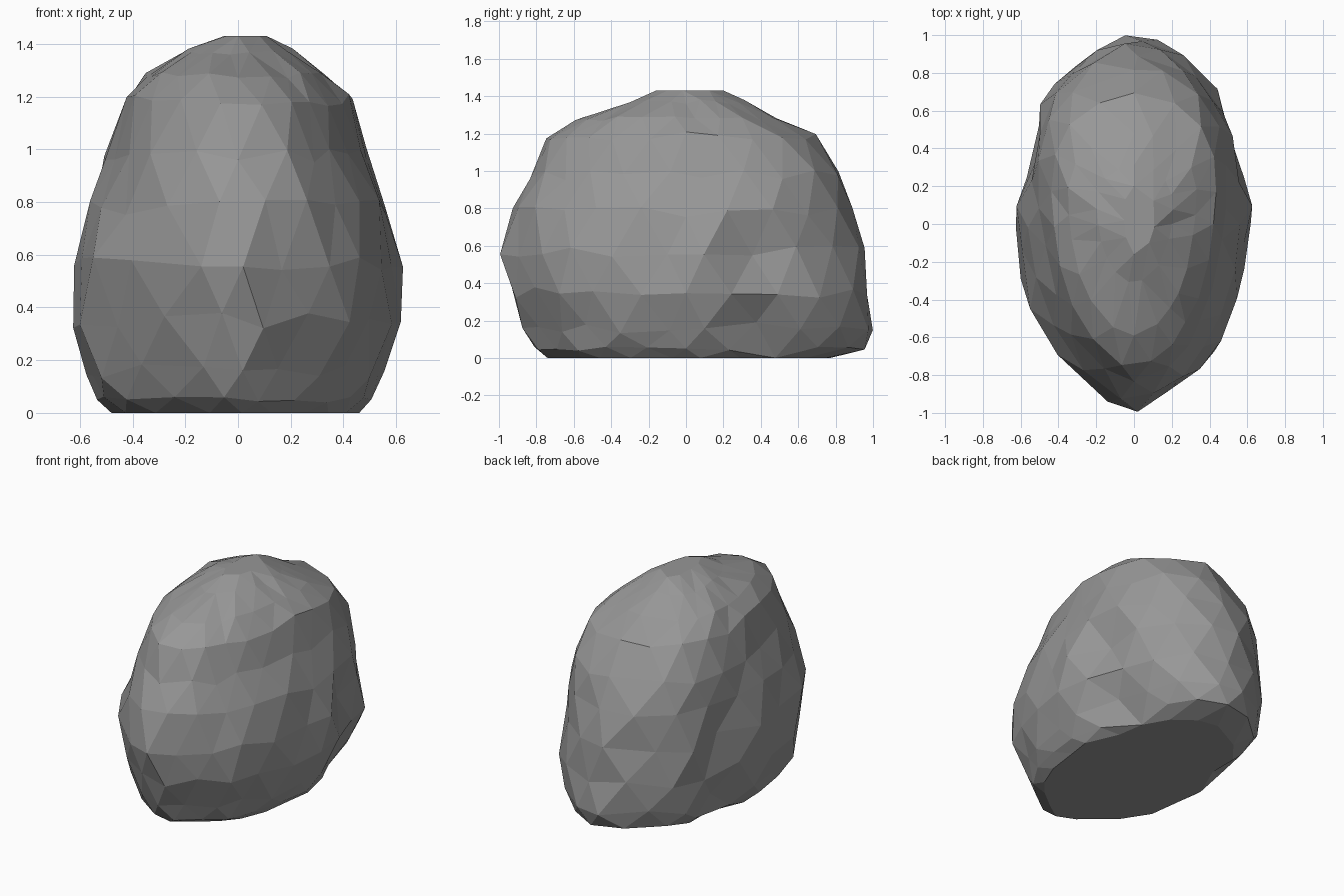
import bpy
import bmesh
import random
from mathutils import Vector

random.seed(4)

default_cube = bpy.data.objects.get("Cube")
if default_cube:
    bpy.data.objects.remove(default_cube, do_unlink=True)

# One flat stone colour
stone = bpy.data.materials.new("stone grey")
stone.use_nodes = True
stone_colour = (0.31, 0.31, 0.31, 1)
stone.diffuse_color = stone_colour
stone.node_tree.nodes["Principled BSDF"].inputs["Base Color"].default_value = stone_colour

# Plan outline of the boulder: pointed front, pinched flanks, rounded back
outline = [
    (0.02, -1), (0.17, -0.9), (0.35, -0.76), (0.47, -0.62), (0.56, -0.4),
    (0.6, -0.1), (0.63, 0.1), (0.5, 0.38), (0.5, 0.62), (0.38, 0.83),
    (0.14, 0.97), (-0.05, 1), (-0.34, 0.85), (-0.5, 0.66), (-0.5, 0.4),
    (-0.63, 0.1), (-0.6, -0.14), (-0.56, -0.45), (-0.41, -0.69), (-0.14, -0.93),
]

# Levels of the boulder: height, right edge, left edge, front edge, back edge
levels = [
    (0, -0.48, 0.46, -0.74, 0.77),
    (0.05, -0.54, 0.51, -0.82, 0.95),
    (0.16, -0.58, 0.56, -0.88, 1),
    (0.35, -0.63, 0.63, -0.95, 0.98),
    (0.57, -0.62, 0.62, -1, 0.95),
    (0.78, -0.56, 0.57, -0.94, 0.9),
    (0.98, -0.49, 0.48, -0.84, 0.83),
    (1.18, -0.43, 0.42, -0.75, 0.69),
    (1.28, -0.34, 0.32, -0.59, 0.48),
    (1.37, -0.19, 0.2, -0.31, 0.31),
    (1.43, -0.05, 0.11, -0.16, 0.2),
]

# Soft hollows pressed into the sides: centre, radius, depth
hollows = [
    (Vector((0.43, 0.75, 0.62)), 0.25, 0.07),
    (Vector((0.45, 0.65, 0)), 0.3, 0.08),
    (Vector((0.55, -0.5, 0.28)), 0.2, 0.05),
    (Vector((-0.45, -0.6, 0.3)), 0.22, 0.06),
]


def plan_point(index, staggered):
    """Point on the unit outline, or halfway to the next one."""
    here = Vector(outline[index])
    if staggered:
        following = Vector(outline[(index + 1) % len(outline)])
        here = (here + following) * 0.51
    return here.x / 0.63, here.y


def level_points(number, level):
    height, right, left, front, back = level
    # Higher levels lose the pinch and become egg shaped, wider at the back
    blend = min(max((height - 0.6) / 0.35, 0), 1)
    points = []
    for index in range(len(outline)):
        x, y = plan_point(index, number % 2 == 1)
        side = 1 if x > 0 else -1
        egg = max(1 - abs(y) ** 2.6, 0) ** 0.52 * (1 + 0.2 * y) * side
        x += (egg - x) * blend
        point = Vector((x * (left if x > 0 else -right),
                        y * (back if y > 0 else -front), height))
        # Press the hollows in towards the middle
        for centre, radius, depth in hollows:
            nearness = max(1 - (point - centre).length / radius, 0)
            point.x -= side * depth * nearness
        # Chip the surface unevenly, keeping the base and crown level
        if 0 < number < len(levels) - 1:
            rough = 0.008 if number == 1 or height > 1.2 else 0.02
            point.z += random.uniform(-rough, rough) * 1.5
            chip = 1 + random.uniform(-rough, rough * 0.7)
            point.x *= chip
            point.y *= chip
        points.append(point)
    return points


# Boulder: staggered levels joined by triangles
bm = bmesh.new()
rings = [[bm.verts.new(p) for p in level_points(n, level)]
         for n, level in enumerate(levels)]
for number, (lower, upper) in enumerate(zip(rings, rings[1:])):
    for i in range(len(outline)):
        j = (i + 1) % len(outline)
        if number % 2 == 0:
            bm.faces.new((lower[i], lower[j], upper[i]))
            bm.faces.new((lower[j], upper[j], upper[i]))
        else:
            bm.faces.new((lower[i], upper[j], upper[i]))
            bm.faces.new((lower[i], lower[j], upper[j]))
bm.faces.new(rings[0])
bm.faces.new(rings[-1])

# Merge crowded points so the facets become large and irregular
bmesh.ops.remove_doubles(bm, verts=bm.verts[:], dist=0.07)
bmesh.ops.recalc_face_normals(bm, faces=bm.faces[:])

mesh = bpy.data.meshes.new("boulder")
bm.to_mesh(mesh)
bm.free()
mesh.materials.append(stone)
boulder = bpy.data.objects.new("boulder", mesh)
bpy.context.collection.objects.link(boulder)
